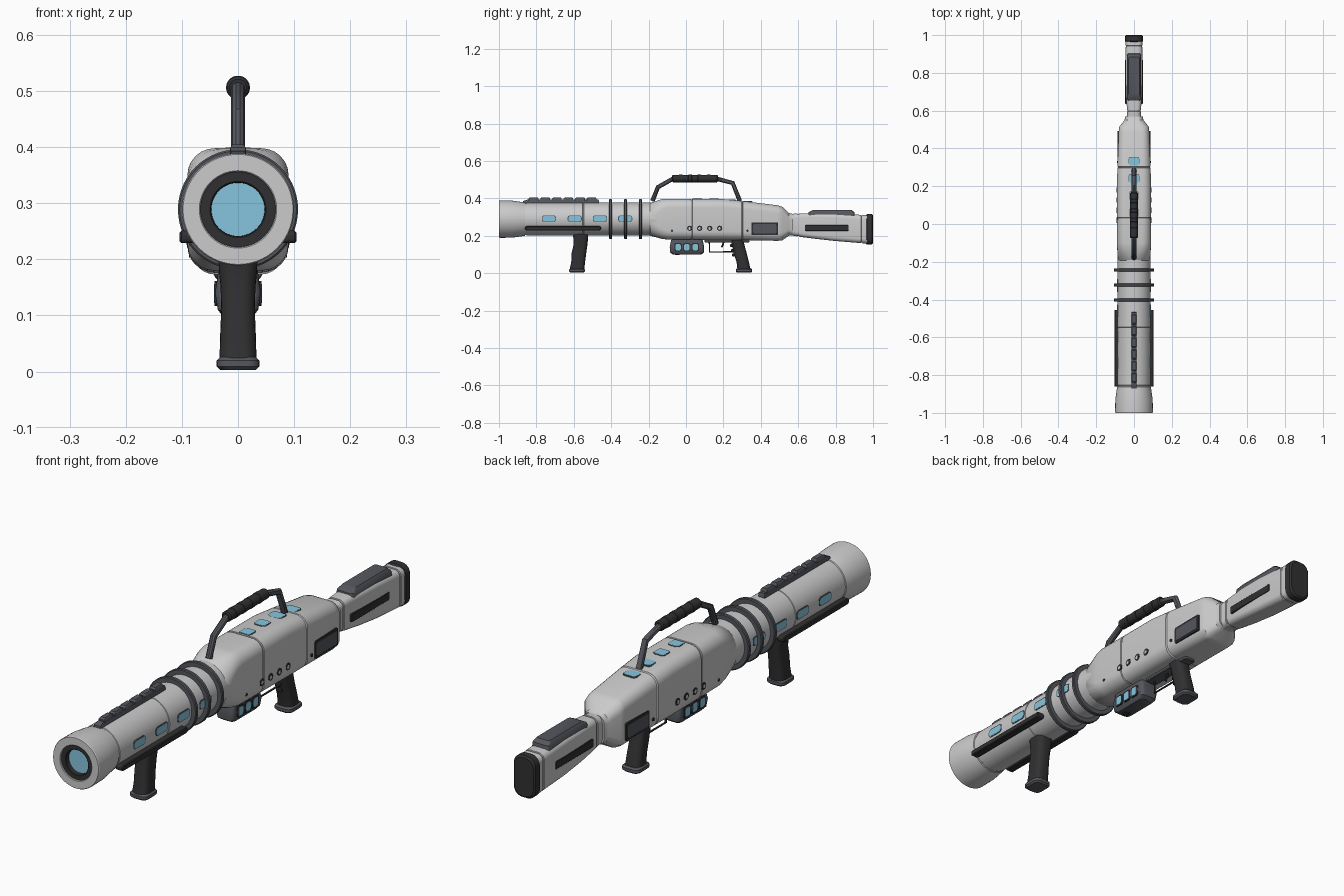
import bpy, bmesh
from math import sin, cos, pi

if "Cube" in bpy.data.objects:
    bpy.data.objects.remove(bpy.data.objects["Cube"])


def paint(name, rgb):
    m = bpy.data.materials.new(name)
    m.diffuse_color = (*rgb, 1)
    m.use_nodes = True
    m.node_tree.nodes["Principled BSDF"].inputs["Base Color"].default_value = m.diffuse_color
    return m


SHELL = paint("shell_grey", (0.58, 0.58, 0.60))
MID = paint("mid_grey", (0.09, 0.095, 0.11))
DARK = paint("dark_grey", (0.03, 0.03, 0.032))
BLUE = paint("blue_glass", (0.24, 0.56, 0.74))


def outline(u0, u1, v0, v1, r, n):
    """Rounded rectangle, counter-clockwise."""
    r = min(r, (u1 - u0) / 2 - 1e-4, (v1 - v0) / 2 - 1e-4)
    pts = []
    corners = ((u1 - r, v1 - r), (u0 + r, v1 - r), (u0 + r, v0 + r), (u1 - r, v0 + r))
    for k, (cu, cv) in enumerate(corners):
        for i in range(n + 1):
            a = (k + i / n) * pi / 2
            pts.append((cu + r * cos(a), cv + r * sin(a)))
    return pts


def loft(name, axis, sections, mat, n=5):
    """Skin rounded rectangles (s, u0, u1, v0, v1, r) along an axis."""
    bm = bmesh.new()
    rings = []
    for s, *rect in sections:
        ring = []
        for u, v in outline(*rect, n):
            co = {"x": (s, u, v), "y": (u, s, v), "z": (u, v, s)}[axis]
            ring.append(bm.verts.new(co))
        rings.append(ring)
    for a, b in zip(rings, rings[1:]):
        for i in range(len(a)):
            j = (i + 1) % len(a)
            bm.faces.new((a[i], a[j], b[j], b[i]))
    bm.faces.new(rings[0])
    bm.faces.new(rings[-1])
    bmesh.ops.recalc_face_normals(bm, faces=bm.faces)
    me = bpy.data.meshes.new(name)
    bm.to_mesh(me)
    bm.free()
    me.materials.append(mat)
    ob = bpy.data.objects.new(name, me)
    bpy.context.collection.objects.link(ob)
    return ob


def plate(name, axis, s0, s1, u0, u1, v0, v1, r, mat, c=0.0):
    """Rounded block, with both ends chamfered by c."""
    full, small = (u0, u1, v0, v1, r), (u0 + c, u1 - c, v0 + c, v1 - c, r)
    if c:
        secs = [(s0, *small), (s0 + c, *full), (s1 - c, *full), (s1, *small)]
    else:
        secs = [(s0, *full), (s1, *full)]
    return loft(name, axis, secs, mat)


def side_plates(name, x0, x1, *rest):
    """The same plate on the right and left side."""
    plate(name + "_right", "x", x0, x1, *rest)
    plate(name + "_left", "x", -x1, -x0, *rest)


def turned(name, profile, mat, z=0.289):
    """Round part about the bore axis from (y, radius) pairs."""
    return loft(name, "y", [(y, -r, r, z - r, z + r, r) for y, r in profile], mat, 14)


def grooved(sections, cuts, w=0.003, d=0.003):
    """Insert narrow panel grooves into a list of sections."""
    def at(s):
        for a, b in zip(sections, sections[1:]):
            if a[0] <= s <= b[0]:
                t = (s - a[0]) / (b[0] - a[0])
                return [p + (q - p) * t for p, q in zip(a, b)]
    out = list(sections)
    for c in cuts:
        for off, dd in ((-w - .001, 0), (-w, d), (w, d), (w + .001, 0)):
            s, u0, u1, v0, v1, r = at(c + off)
            out.append((s, u0 + dd, u1 - dd, v0 + dd, v1 - dd, r))
    return sorted(out, key=lambda k: k[0])


def tube(name, pts, radius, mat):
    cu = bpy.data.curves.new(name, "CURVE")
    cu.dimensions = "3D"
    cu.bevel_depth, cu.bevel_resolution, cu.use_fill_caps = radius, 3, True
    sp = cu.splines.new("POLY")
    sp.points.add(len(pts) - 1)
    for p, co in zip(sp.points, pts):
        p.co = (*co, 1)
    cu.materials.append(mat)
    ob = bpy.data.objects.new(name, cu)
    bpy.context.collection.objects.link(ob)


# Barrel with flared, recessed muzzle
turned("barrel", [(-0.965, 0.066), (-0.998, 0.067), (-1.0, 0.069), (-1.0, 0.098), (-0.997, 0.1),
                  (-0.93, 0.099), (-0.88, 0.092), (-0.862, 0.089), (-0.86, 0.086), (-0.854, 0.086),
                  (-0.852, 0.088), (-0.553, 0.088), (-0.552, 0.086), (-0.547, 0.086),
                  (-0.546, 0.088), (-0.15, 0.088)], SHELL)
turned("muzzle_liner", [(-0.96, 0.047), (-0.992, 0.048), (-0.994, 0.05), (-0.994, 0.067),
                        (-0.96, 0.067)], DARK)
turned("muzzle_lens", [(-0.975, 0.048), (-0.955, 0.048)], BLUE)
for i, y in enumerate((-0.403, -0.323, -0.243)):
    turned(f"barrel_ring_{i}", [(y - .008, .084), (y - .008, .104), (y - .005, .107), (y + .005, .107),
                                (y + .008, .104), (y + .008, .084)], MID)

# Barrel windows and side rails
for i, y in enumerate((-0.733, -0.595, -0.46, -0.325)):
    side_plates(f"barrel_window_frame_{i}", .07, .0885, y - .038, y + .038, .274, .309, .013, MID)
    side_plates(f"barrel_window_{i}", .07, .0892, y - .034, y + .034, .277, .306, .011, BLUE)
side_plates("side_rail", .072, .104, -0.86, -0.455, .229, .251, .008, DARK, .003)

# Toothed top rail
loft("top_rail", "z", [(.365, -.014, .014, -.875, -.465, .002), (.386, -.014, .014, -.87, -.465, .002),
                       (.393, -.012, .012, -.85, -.468, .002)], MID)
for i in range(6):
    y = -0.815 + i * 0.062
    loft(f"rail_tooth_{i}", "z", [(.388, -.014, .014, y - .026, y + .026, .002),
                                  (.399, -.014, .014, y - .026, y + .026, .002),
                                  (.405, -.010, .010, y - .019, y + .022, .002)], MID)

# Main body
body = [(y, -w, w, lo, hi, r) for y, w, lo, hi, r in (
    (-.195, .083, .205, .373, .08), (-.19, .086, .2, .376, .075), (-.13, .089, .184, .396, .055),
    (-.10, .09, .18, .398, .048), (.2, .09, .178, .396, .045), (.3, .088, .177, .386, .045),
    (.49, .081, .173, .363, .04), (.515, .078, .176, .355, .04), (.55, .05, .2, .322, .035),
    (.57, .046, .203, .317, .03))]
loft("body", "y", grooved(body, (0.03, 0.3)), SHELL, 6)
for i, y in enumerate((.33, .24, .15, .06)):
    z = .397 - max(0, y - .2) * .11
    h = .026 if y > .2 else .022
    win = plate(f"top_window_{i}", "z", z - .02, z + .002, -h, h, y - .022, y + .022, .01, BLUE)
    rim = plate(f"top_window_rim_{i}", "z", z - .02, z + .001, -h - .003, h + .003,
                y - .025, y + .025, .012, MID)

# Body side details: vents, screws, dark panel
for i, y in enumerate((.02, .073, .127, .18)):
    side_plates(f"vent_rim_{i}", .07, .0915, y - .014, y + .014, .226, .254, .014, DARK)
    side_plates(f"vent_core_{i}", .07, .092, y - .008, y + .005, .232, .246, .007, SHELL)
for i, y in enumerate((-.075, .328)):
    side_plates(f"screw_{i}", .07, .091, y - .006, y + .006, .221, .233, .006, DARK)
side_plates("rear_panel_rim", .07, .0875, .35, .492, .203, .272, .006, DARK)
side_plates("rear_panel", .07, .0885, .357, .485, .21, .265, .005, MID, .002)

# Shoulder stock
stock = [(y, -w, w, lo, hi, r) for y, w, lo, hi, r in (
    (.55, .044, .203, .314, .03), (.575, .036, .2, .318, .025), (.62, .038, .193, .32, .022),
    (.7, .043, .183, .321, .022), (.8, .045, .172, .319, .022), (.97, .044, .158, .31, .025))]
loft("stock", "y", grooved(stock, (.6, .94)), SHELL)
plate("butt_pad", "y", .962, 1.0, -.047, .047, .153, .316, .035, DARK, .006)
loft("cheek_pad", "z", [(.3, -.038, .038, .65, .905, .012), (.326, -.037, .037, .655, .9, .012),
                        (.339, -.028, .028, .68, .885, .01)], MID)
side_plates("stock_slot", .03, .0465, .635, .87, .225, .257, .006, DARK, .002)

# Carry handle
tube("carry_handle", [(0, -.18, .385), (0, -.15, .46), (0, -.07, .505), (0, .165, .505),
                      (0, .25, .482), (0, .288, .385)], .0125, MID)
loft("carry_grip", "y", [(y, -r, r, .506 - r, .506 + r, r) for y, r in (
    (-.075, .015), (-.07, .02), (.165, .02), (.17, .015))], DARK, 5)
for i, y in enumerate((-.04, .01, .06, .11)):
    turned(f"carry_grip_rib_{i}", [(y, .018), (y + .003, .0212), (y + .02, .0212), (y + .023, .018)],
           DARK, .506)


# Pistol grips
def grip(name, y0, y1, lean, foot):
    secs = [(z, -w, w, y0 + lean * t + d, y1 + lean * t, .024) for z, w, t, d in (
        (.02, .033, 1, 0), (.06, .032, .8, .004), (.11, .03, .5, 0), (.15, .031, .25, .004),
        (.18, .034, .1, 0), (.215, .035, 0, -.004))]
    loft(name, "z", secs, DARK)
    plate(name + "_foot", "z", .003, .026, -.038, .038, y0 + lean - foot, y1 + lean + foot,
          .02, MID, .006)


grip("front_grip", -.6, -.522, -.022, .003)
grip("rear_grip", .232, .302, .043, .008)
for i in range(3):
    z = .09 + i * .025
    plate(f"grip_button_{i}", "z", z, z + .015, -.012, .012, .247 - i * .006, .28, .005, DARK, .003)

# Under-body pod with small windows
loft("under_pod", "z", [(.1, -.028, .028, -.07, .082, .015), (.11, -.036, .036, -.085, .095, .015),
                        (.14, -.041, .041, -.087, .097, .015), (.165, -.037, .037, -.082, .092, .015),
                        (.195, -.034, .034, -.075, .085, .015)], MID)
plate("pod_lug", "z", .096, .14, -.012, .012, -.06, -.035, .006, DARK)
for i, y in enumerate((-.042, .004, .05)):
    side_plates(f"pod_window_rim_{i}", .02, .0415, y - .02, y + .02, .117, .161, .009, DARK)
    side_plates(f"pod_window_{i}", .02, .0425, y - .014, y + .014, .122, .156, .008, BLUE)

# Trigger and guard
tube("trigger_guard", [(0, .125, .185), (0, .125, .114), (0, .255, .114)], .004, DARK)
tube("trigger", [(0, .205, .185), (0, .198, .155), (0, .19, .138)], .005, DARK)
plate("trigger_base", "z", .165, .19, -.025, .025, .1, .34, .01, MID, .003)

# Finish: curves to meshes, smooth shading with sharp edges kept
bpy.ops.object.select_all(action="SELECT")
bpy.context.view_layer.objects.active = bpy.data.objects["carry_handle"]
bpy.ops.object.convert(target="MESH")
bpy.ops.object.select_all(action="SELECT")
bpy.ops.object.shade_smooth_by_angle(angle=0.6)
